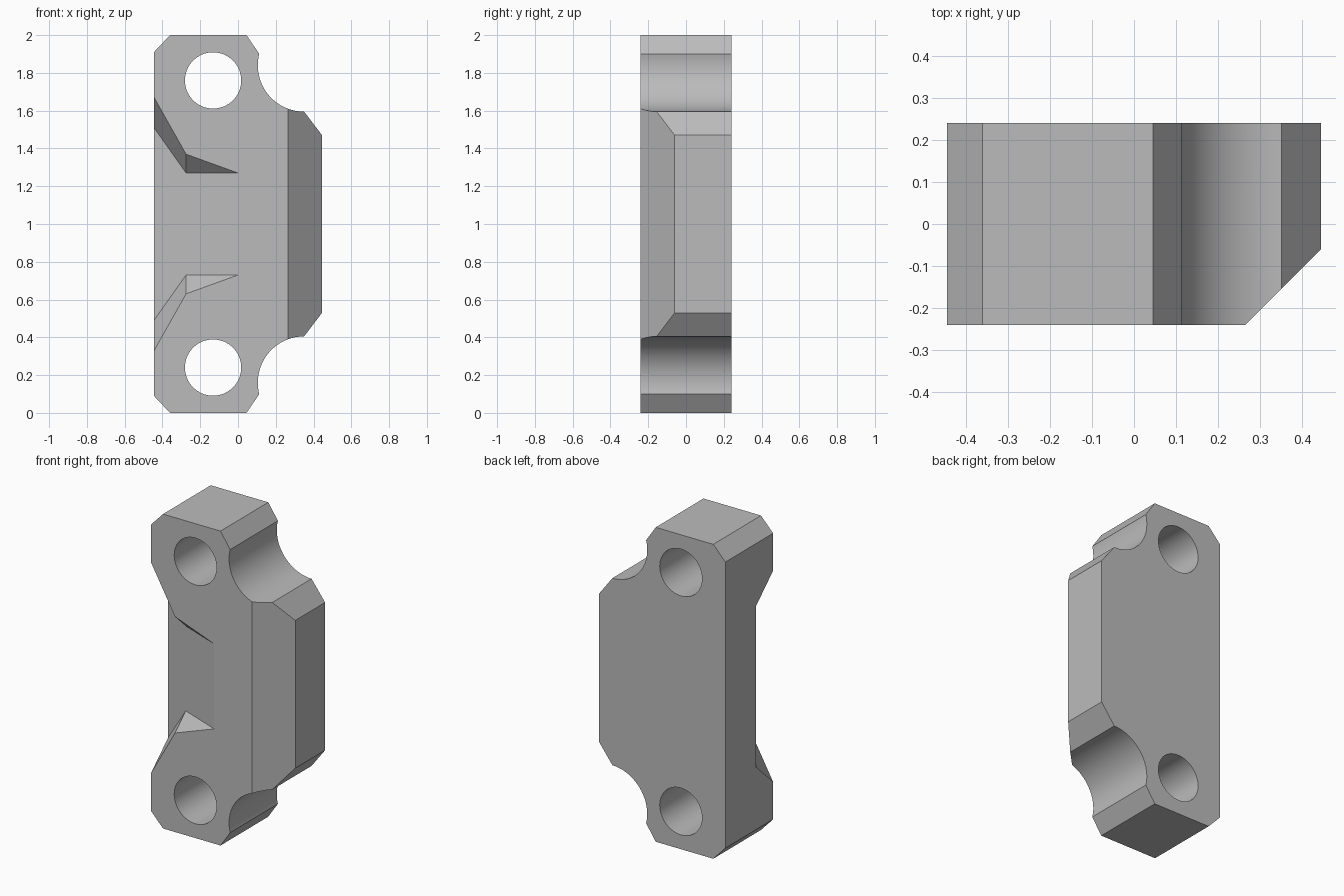
import bpy, bmesh
from math import cos, sin, radians, atan2, pi
from mathutils import Vector, Matrix

cube = bpy.data.objects.get("Cube")
if cube:
    bpy.data.objects.remove(cube, do_unlink=True)

HALF = 0.24   # half thickness
MID = 1.0     # height of the mirror plane

grey = bpy.data.materials.new("plain grey")
grey.use_nodes = True
colour = (0.5, 0.5, 0.5, 1)
grey.diffuse_color = colour
grey.node_tree.nodes["Principled BSDF"].inputs["Base Color"].default_value = colour


def make_object(name, bm):
    bmesh.ops.recalc_face_normals(bm, faces=bm.faces)
    mesh = bpy.data.meshes.new(name)
    bm.to_mesh(mesh)
    bm.free()
    mesh.materials.append(grey)
    obj = bpy.data.objects.new(name, mesh)
    bpy.context.collection.objects.link(obj)
    return obj


def mirrored(points):
    """Continue an upper outline with its reflection below the middle."""
    return points + [(x, 2 * MID - z) for x, z in reversed(points)]


def scallop(cx, cz, radius, start, end, steps=28):
    """Concave arc between two outline points."""
    a, b = (atan2(p[1] - cz, p[0] - cx) % (2 * pi) for p in (start, end))
    angles = [a + (b - a) * i / steps for i in range(steps + 1)]
    return [(cx + radius * cos(t), cz + radius * sin(t)) for t in angles]


# Block outline: cut corners and a round scallop at each end
upper = [(-0.445, 1.91), (-0.36, 2.0), (0.045, 2.0)]
upper += scallop(0.35, 1.84, 0.245, (0.115, 1.90), (0.35, 1.595))
upper += [(0.445, 1.47)]
bm = bmesh.new()
face = bm.faces.new([bm.verts.new((x, -HALF, z)) for x, z in mirrored(upper)])
moved = bmesh.ops.extrude_face_region(bm, geom=[face])["geom"]
bmesh.ops.translate(bm, vec=(0, 2 * HALF, 0),
                    verts=[v for v in moved if isinstance(v, bmesh.types.BMVert)])

# Long bevel on the front left edge
cut = bmesh.ops.bisect_plane(bm, geom=bm.verts[:] + bm.edges[:] + bm.faces[:],
                             plane_co=(0.265, -HALF, 0), plane_no=(1, -1, 0),
                             clear_outer=True)["geom_cut"]
bmesh.ops.holes_fill(bm, edges=[e for e in cut if isinstance(e, bmesh.types.BMEdge)])
body = make_object("clamp_block", bm)

cutters = []

# Bolt hole cutters
for name, z in (("upper_hole_cutter", 1.76), ("lower_hole_cutter", 0.24)):
    bm = bmesh.new()
    place = Matrix.Translation((-0.132, 0, z)) @ Matrix.Rotation(radians(90), 4, "X")
    bmesh.ops.create_cone(bm, cap_ends=True, segments=64, radius1=0.149,
                          radius2=0.149, depth=1, matrix=place)
    cutters.append(make_object(name, bm))

# Tapered side recess: cross-sections lofted along x with drafted walls
bm = bmesh.new()
rings = []
for x, half_height in ((-0.5, 0.588), (-0.275, 0.27), (0.05, 0.27)):
    floor, mouth = -HALF - 0.39 * x, -0.3
    flare = half_height + 0.93 * (floor - mouth)
    section = [(mouth, flare), (floor, half_height),
               (floor, -half_height), (mouth, -flare)]
    rings.append([bm.verts.new((x, y, MID + h)) for y, h in section])
for a, b in zip(rings, rings[1:]):
    for i in range(4):
        j = (i + 1) % 4
        bm.faces.new((a[i], a[j], b[j], b[i]))
bm.faces.new(rings[0])
bm.faces.new(rings[-1])
cutters.append(make_object("recess_cutter", bm))

# Cut the block, then drop the cutters
for cutter in cutters:
    mod = body.modifiers.new(cutter.name, "BOOLEAN")
    mod.operation, mod.solver, mod.object = "DIFFERENCE", "EXACT", cutter
    cutter.hide_render = True
bpy.ops.object.select_all(action="DESELECT")
bpy.context.view_layer.objects.active = body
body.select_set(True)
for cutter in cutters:
    bpy.ops.object.modifier_apply(modifier=cutter.name)
    bpy.data.objects.remove(cutter, do_unlink=True)
bpy.ops.object.shade_smooth_by_angle(angle=radians(18))
